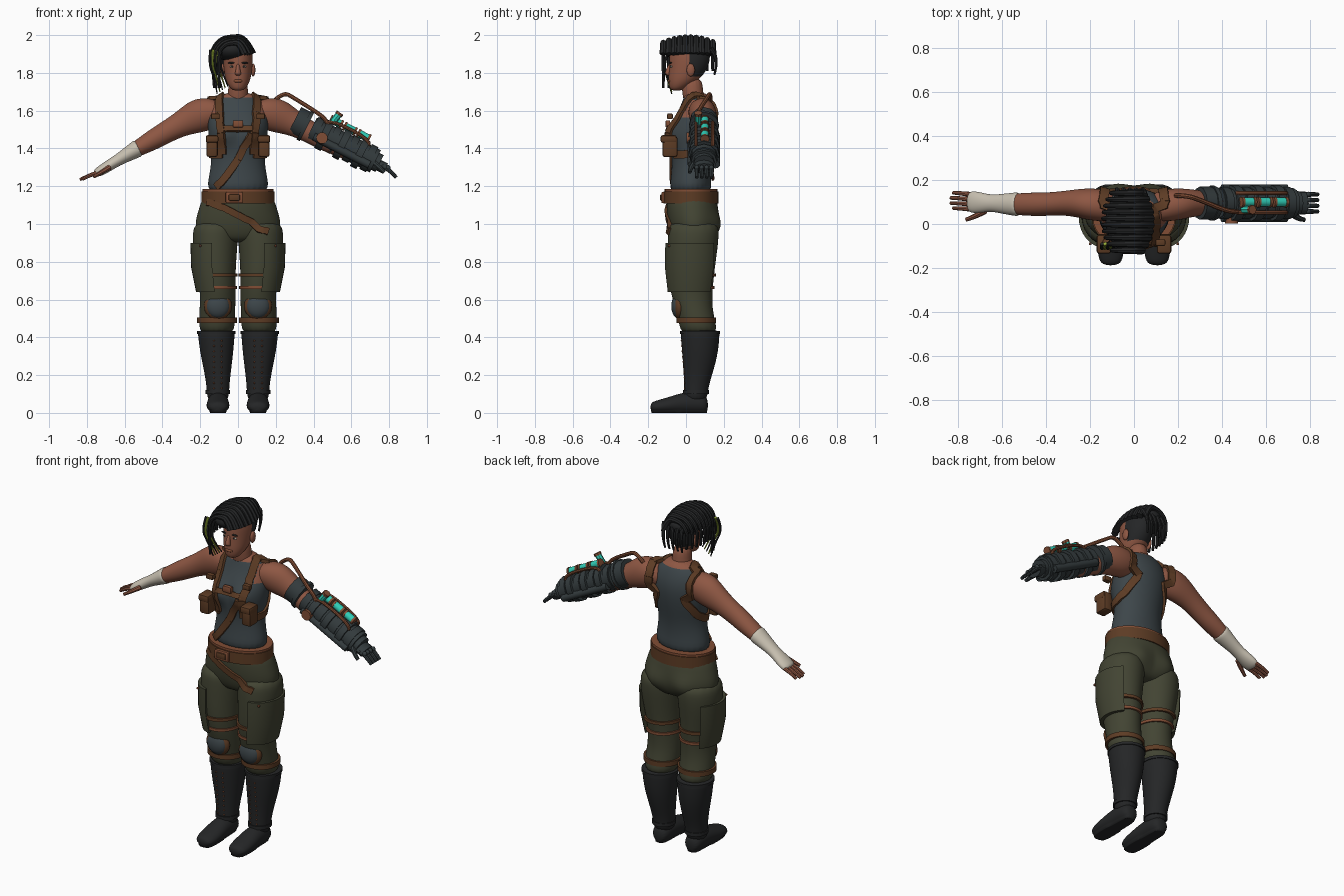
import bpy, bmesh, math
from mathutils import Vector
from mathutils.bvhtree import BVHTree

if "Cube" in bpy.data.objects:
    bpy.data.objects.remove(bpy.data.objects["Cube"])


def material(name, *rgb):
    m = bpy.data.materials.new(name)
    m.use_nodes = True
    m.diffuse_color = (*rgb, 1)
    m.node_tree.nodes["Principled BSDF"].inputs["Base Color"].default_value = (*rgb, 1)
    return m


skin = material("skin", .27, .095, .056)
cloth = material("slate cloth", .047, .061, .068)
olive = material("olive trousers", .055, .058, .033)
leather = material("brown leather", .11, .045, .018)
black = material("soft black", .018, .019, .02)
linen = material("pale linen", .58, .53, .44)
metal = material("dark metal", .033, .043, .046)
glow = material("cyan glass", .03, .62, .48)
copper = material("copper", .22, .075, .035)
lime = material("lime hair", .32, .43, .04)


def baked_mesh(obj):
    graph = bpy.context.evaluated_depsgraph_get()
    return bpy.data.meshes.new_from_object(obj.evaluated_get(graph))


def add_object(name, mesh, mat):
    obj = bpy.data.objects.new(name, mesh)
    bpy.context.scene.collection.objects.link(obj)
    mesh.materials.clear()
    mesh.materials.append(mat)
    return obj


def shade(mesh):
    for face in mesh.polygons:
        face.use_smooth = True
    mesh.set_sharp_from_angle(angle=math.radians(40))


def finish(name, bm, mat, subdivide=0, bevel=0):
    bmesh.ops.recalc_face_normals(bm, faces=bm.faces[:])
    mesh = bpy.data.meshes.new(name)
    bm.to_mesh(mesh)
    bm.free()
    obj = add_object(name, mesh, mat)
    if subdivide:
        obj.modifiers.new("subdivide", 'SUBSURF').levels = subdivide
    if bevel:
        mod = obj.modifiers.new("bevel", 'BEVEL')
        mod.width, mod.segments = bevel, 2
    if obj.modifiers:
        mesh = baked_mesh(obj)
        obj.modifiers.clear()
        obj.data = mesh
    shade(mesh)
    return obj


def loft(name, rings, mat, u=(1, 0, 0), v=(0, 1, 0), sides=16, subdivide=2, arc=None, side=1):
    """Skin elliptical rings given as (x, y, z, radius along u, radius along v)."""
    bm, loops = bmesh.new(), []
    start, end = arc or (0, 360)
    steps = sides - 1 if arc else sides
    for x, y, z, ru, rv in rings:
        loop = []
        for i in range(sides):
            a = math.radians(start + (end - start) * i / steps)
            p = Vector((x, y, z)) + Vector(u) * ru * math.cos(a) + Vector(v) * rv * math.sin(a)
            loop.append(bm.verts.new((p.x * side, p.y, p.z)))
        loops.append(loop)
    for low, high in zip(loops, loops[1:]):
        for i in range(sides):
            j = (i + 1) % sides
            bm.faces.new((low[i], low[j], high[j], high[i]))
    bm.faces.new(loops[0])
    bm.faces.new(loops[-1])
    return finish(name, bm, mat, subdivide)


def band(name, x, y, z, rx, ry, height, mat, side=1):
    rings = [(x, y, z - height / 2, rx, ry), (x, y, z + height / 2, rx, ry)]
    return loft(name, rings, mat, sides=32, subdivide=0, side=side)


def ball(name, place, size, mat, segments=20):
    bm = bmesh.new()
    bmesh.ops.create_uvsphere(bm, u_segments=segments, v_segments=segments // 2, radius=1)
    for vert in bm.verts:
        vert.co = Vector(place) + vert.co * Vector(size)
    return finish(name, bm, mat)


def box(name, place, size, mat, bevel=.006):
    bm = bmesh.new()
    bmesh.ops.create_cube(bm, size=1)
    for vert in bm.verts:
        vert.co = Vector(place) + vert.co * Vector(size)
    return finish(name, bm, mat, bevel=bevel)


def tube(name, points, radius, mat, tip=1, side=1):
    """Round tube along a soft path, narrowing towards its tip."""
    curve = bpy.data.curves.new(name, 'CURVE')
    curve.dimensions = '3D'
    curve.bevel_depth, curve.bevel_resolution, curve.use_fill_caps = radius, 2, True
    line = curve.splines.new('NURBS')
    line.points.add(len(points) - 1)
    for i, (x, y, z) in enumerate(points):
        line.points[i].co = (x * side, y, z, 1)
        line.points[i].radius = 1 + (tip - 1) * i / (len(points) - 1)
    line.order_u, line.use_endpoint_u, line.resolution_u = min(3, len(points)), True, 6
    path = bpy.data.objects.new(name, curve)
    bpy.context.scene.collection.objects.link(path)
    mesh = baked_mesh(path)
    bpy.data.objects.remove(path)
    shade(mesh)
    return add_object(name, mesh, mat)


def paint(obj, mat, rule):
    obj.data.materials.append(mat)
    for face in obj.data.polygons:
        if rule(face.center):
            face.material_index = len(obj.data.materials) - 1


def push(obj, x, z, radius, depth):
    """Swell the front or back of a form around two mirrored points."""
    for vert in obj.data.vertices:
        if (vert.co.y - .04) * depth > 0:
            gap = (abs(vert.co.x) - x) ** 2 + (vert.co.z - z) ** 2
            vert.co.y += depth * math.exp(-gap / radius ** 2)


def surface(*objects):
    verts, faces = [], []
    for obj in objects:
        base = len(verts)
        verts += [v.co.copy() for v in obj.data.vertices]
        faces += [[base + i for i in f.vertices] for f in obj.data.polygons]
    return BVHTree.FromPolygons(verts, faces)


def strap(name, points, width, tree, mat=leather, side=1):
    """Flat strap laid on a surface along waypoints."""
    points = [Vector((x * side, y, z)) for x, y, z in points]
    spots = [tree.find_nearest(a.lerp(b, i / 8))[:2]
             for a, b in zip(points, points[1:]) for i in range(9)]
    bm, loops = bmesh.new(), []
    for i, (spot, normal) in enumerate(spots):
        along = spots[min(i + 2, len(spots) - 1)][0] - spots[max(i - 2, 0)][0]
        across = along.cross(normal).normalized() * width / 2
        loops.append([bm.verts.new(spot + across * a + normal * lift)
                      for a, lift in ((-1, -.01), (1, -.01), (1, .012), (-1, .012))])
    for low, high in zip(loops, loops[1:]):
        for i in range(4):
            bm.faces.new((low[i], low[i - 1], high[i - 1], high[i]))
    bm.faces.new(loops[0])
    bm.faces.new(loops[-1])
    return finish(name, bm, mat)


# Torso and pelvis
torso = loft("tank_top", [
    (0, .025, 1.15, .17, .12), (0, .025, 1.24, .158, .105), (0, .03, 1.34, .138, .103),
    (0, .035, 1.43, .152, .118), (0, .045, 1.53, .165, .122), (0, .06, 1.6, .155, .1),
    (0, .06, 1.66, .125, .075), (0, .05, 1.7, .06, .055)], cloth, sides=24)
push(torso, .075, 1.48, .06, -.032)
paint(torso, skin, lambda c: c.z > 1.665 or (abs(c.x) > .115 and c.z > 1.57))
pelvis = loft("trouser_seat", [
    (0, .027, 1.18, .178, .13), (0, .032, 1.09, .205, .138), (0, .042, 1, .235, .138),
    (0, .04, .93, .21, .115), (0, .04, .9, .12, .08)], olive, sides=24)
push(pelvis, .1, .99, .07, .022)
band("belt", 0, .027, 1.14, .192, .145, .065, leather)
band("belt_trim", 0, .027, 1.175, .187, .14, .02, copper)
box("belt_buckle", (-.02, -.12, 1.14), (.09, .02, .06), copper)
box("belt_buckle_plate", (-.02, -.127, 1.14), (.06, .02, .035), leather)

# Neck and head
loft("neck", [(0, .05, 1.62, .07, .06), (0, .035, 1.69, .052, .055),
              (0, .03, 1.78, .052, .06)], skin)
head = loft("head", [
    (0, -.052, 1.705, .026, .026), (0, -.038, 1.725, .048, .052), (0, -.015, 1.76, .066, .08),
    (0, .005, 1.8, .074, .098), (0, .018, 1.85, .08, .108), (0, .02, 1.9, .08, .112),
    (0, .02, 1.95, .068, .095), (0, .02, 1.98, .035, .05)], skin)
paint(head, black, lambda c: c.z > 1.905 or (c.y > .02 and c.z > 1.785))
loft("nose", [(0, -.082, 1.85, .009, .01), (0, -.094, 1.815, .012, .014),
              (0, -.098, 1.795, .019, .017), (0, -.088, 1.785, .012, .01)], skin, sides=10)
ball("lips", (0, -.087, 1.757), (.025, .01, .009), copper)
for s in (-1, 1):
    ball("ear", (.08 * s, .025, 1.815), (.012, .022, .034), skin)
    ball("eye", (.031 * s, -.077, 1.833), (.014, .007, .006), linen, 12)
    ball("pupil", (.031 * s, -.082, 1.833), (.006, .004, .006), black, 8)
    ball("eyebrow", (.034 * s, -.081, 1.853), (.02, .006, .005), black, 12)

# Swept hair with hanging locks
ball("hair_mass", (-.03, .015, 1.925), (.1, .14, .066), black)
for i in range(10):
    y = -.12 + .029 * i
    w = .112 * math.sqrt(1 - ((y - .013) / .17) ** 2)
    top = 2 - 1.6 * (y - .015) ** 2
    fall = 1.72 if i < 3 else 1.81
    tube("hair_lock", [(w - .035, y, 1.9), (w * .6 - .03, y, top - .012), (-.03, y, top - .01),
                       (-.6 * w - .03, y, top - .02), (-w - .04, y, 1.9),
                       (-.035 - w * .9, y, fall)], .02, black, .35)
for i in range(5):
    x = -.135 + .014 * i
    tube("fringe_strand", [(x - .01, -.09, 1.92), (x - .02, -.12, 1.85),
                           (x + .01, -.1, 1.77), (x + .025, -.075, 1.69 + .01 * i)],
         .008, lime if i % 2 else black, .4)
    tube("nape_lock", [(-.07 + .03 * i, .13, 1.93), (-.08 + .03 * i, .175, 1.88),
                       (-.08 + .028 * i, .15, 1.79)], .014, black, .4)

# Arms
slope = math.radians(27)
axis = Vector((math.cos(slope), 0, -math.sin(slope)))
normal = Vector((math.sin(slope), 0, math.cos(slope)))
arms = [loft("arm", [
    (.07, .075, 1.6, .065, .06), (.14, .085, 1.595, .085, .075), (.2, .09, 1.575, .095, .075),
    (.26, .095, 1.55, .08, .065), (.32, .095, 1.52, .064, .056), (.4, .09, 1.475, .058, .054),
    (.46, .09, 1.44, .054, .055), (.54, .09, 1.395, .042, .05), (.6, .092, 1.36, .032, .042)],
    skin, u=normal, side=s) for s in (-1, 1)]

# Wrapped right hand
loft("wrist_wrap", [
    (.52, .09, 1.407, .048, .056), (.54, .09, 1.395, .047, .055), (.6, .092, 1.36, .036, .046),
    (.65, .095, 1.33, .03, .038), (.69, .097, 1.305, .03, .046), (.73, .1, 1.28, .027, .052),
    (.76, .1, 1.265, .02, .045)], linen, u=normal, side=-1)
for i in range(4):
    y = .068 + .022 * i
    reach = .825 + .012 * (i in (1, 2))
    tube("finger", [(.74, y, 1.272), (.79, y * 1.05, 1.258), (reach, y * 1.06, 1.235)],
         .012, skin, .65, side=-1)
tube("thumb", [(.68, .06, 1.3), (.72, .035, 1.275), (.765, .02, 1.25)], .015, skin, .6, side=-1)

# Mechanical left arm
centre = Vector((.54, .095, 1.427))


def on_arm(t, y=0, n=0):
    return tuple(centre + axis * t + normal * n + Vector((0, y, 0)))


def shell(name, start, end, ru, rv, mat=metal, y=0, n=0, sides=12):
    rings = [(*on_arm(start, y, n), ru, rv), (*on_arm(end, y, n), ru, rv)]
    return loft(name, rings, mat, u=normal, sides=sides, subdivide=0)


shell("arm_cuff", -.27, -.2, .078, .075)
shell("arm_cuff_rim", -.215, -.195, .086, .08)
shell("forearm_core", -.17, .21, .066, .068)
for i in range(7):
    grow = .009 * (i % 2)
    shell("forearm_rib", -.165 + .053 * i, -.127 + .053 * i, .074 + grow, .073 + grow)
for y in (-.06, .06):
    shell("side_piston", -.14, .19, .022, .026, y=y, n=-.03)
shell("wrist_joint", .2, .235, .05, .055)
shell("mechanical_palm", .23, .275, .03, .052, n=-.01)
for i in range(4):
    y = -.038 + .026 * i
    tube("mechanical_finger", [on_arm(.25, y, -.005), on_arm(.3, y, -.005),
                               on_arm(.348, y, -.026)], .013, metal, .7)
    ball("knuckle", on_arm(.285, y, 0), (.015, .013, .015), metal, 10)
tube("mechanical_thumb", [on_arm(.21, -.05, -.01), on_arm(.25, -.075, -.02),
                          on_arm(.28, -.075, -.03)], .015, metal, .7)

# Glowing cells and copper piping
for t in (-.07, .012, .094):
    shell("glass_cell", t - .028, t + .028, .021, .021, glow, .005, .092)
    for end in (-.03, .03):
        shell("cell_cap", t + end - .006, t + end + .006, .024, .024, copper, .005, .092)
tube("upright_cell", [on_arm(-.085, -.03, .08), on_arm(-.075, -.03, .135)], .018, glow)
tube("upright_cell_cap", [on_arm(-.075, -.03, .13), on_arm(-.073, -.03, .145)], .021, copper)
for y in (-.042, .046):
    tube("copper_rail", [on_arm(-.11, y, .06), on_arm(-.11, y, .09), on_arm(.14, y, .09),
                         on_arm(.14, y, .06)], .009, copper)
tube("shoulder_pipe", [(.19, .13, 1.65), (.24, .13, 1.7), (.3, .11, 1.665),
                       (.42, .06, 1.59), (.47, .055, 1.55), (.49, .055, 1.5)], .011, copper)
loft("elbow_disc", [(.445, .002, 1.455, .03, .03), (.445, .05, 1.455, .03, .03)],
     copper, v=(0, 0, 1), subdivide=0)

# Legs, boots and their gear
legs = []
for s in (-1, 1):
    leg = loft("trouser_leg", [
        (.118, .04, 1.02, .11, .13), (.12, .04, .95, .124, .138), (.122, .035, .87, .12, .135),
        (.115, .027, .75, .104, .126), (.107, .028, .65, .096, .115), (.108, .04, .56, .096, .1),
        (.112, .06, .48, .098, .098), (.112, .07, .41, .09, .1)], olive, side=s)
    legs.append(leg)
    loft("thigh_pocket", [(.128, .032, .9, .124, .142), (.126, .03, .77, .122, .142),
                          (.114, .028, .64, .108, .125)], olive,
         sides=14, subdivide=0, arc=(-85, 55), side=s)
    box("pocket_stud", (.2 * s, -.09, .885), (.012, .012, .012), copper, .003)
    band("thigh_strap", .115, .027, .73, .113, .132, .018, leather, s)
    band("lower_thigh_strap", .11, .03, .665, .104, .122, .016, copper, s)
    band("knee_strap", .111, .055, .49, .107, .105, .028, leather, s)
    ball("knee_pad_trim", (.106 * s, -.035, .565), (.074, .034, .072), leather)
    ball("knee_pad", (.106 * s, -.042, .565), (.064, .036, .064), cloth)
    boot = loft("boot_shaft", [
        (.115, .075, .44, .1, .105), (.115, .075, .42, .1, .105), (.113, .075, .32, .09, .098),
        (.108, .066, .22, .072, .08), (.106, .053, .13, .06, .064),
        (.106, .05, .05, .058, .062)], black, side=s)
    band("boot_cuff", .115, .075, .425, .101, .106, .016, black, s)
    band("ankle_cuff", .107, .053, .11, .064, .068, .02, black, s)
    foot = loft("boot_foot", [
        (.106, .118, .04, .035, .04), (.106, .08, .05, .055, .055), (.106, 0, .055, .056, .06),
        (.106, -.08, .042, .063, .046), (.106, -.15, .033, .06, .035),
        (.106, -.19, .03, .04, .025)], black, v=(0, 0, 1), side=s)
    for vert in foot.data.vertices:
        vert.co.z = 0 if vert.co.z < .012 else vert.co.z
    boot_tree = surface(boot)
    for i in range(10):
        for dx in (-.02, .02):
            start = Vector(((.107 + dx) * s, -.3, .13 + .028 * i))
            eyelet = boot_tree.ray_cast(start, Vector((0, 1, 0)))[0]
            ball("boot_eyelet", eyelet, (.005, .005, .005), copper, 8)

# Harness straps and pouches
body = surface(torso, *arms)
hips = surface(pelvis, *legs)
for s in (-1, 1):
    strap("shoulder_strap", [
        (.115, -.13, 1.36), (.125, -.15, 1.48), (.125, -.08, 1.62), (.125, .03, 1.73),
        (.13, .12, 1.72), (.125, .2, 1.6), (.12, .22, 1.5), (.19, .13, 1.4),
        (.2, .03, 1.37), (.12, -.13, 1.36)], .042, body, side=s)
    box("chest_pouch", (.137 * s, -.085, 1.41), (.06, .08, .11), leather, .012)
    box("pouch_flap", (.137 * s, -.092, 1.45), (.066, .084, .04), leather, .01)
    box("strap_buckle", (.12 * s, -.085, 1.57), (.045, .03, .03), leather)
strap("chest_strap", [(-.12, -.16, 1.53), (0, -.17, 1.53), (.12, -.16, 1.53)], .03, body)
box("chest_buckle", (0, -.096, 1.53), (.055, .025, .038), copper)
strap("diagonal_strap", [(.1, -.17, 1.47), (0, -.16, 1.34), (-.16, -.13, 1.19)], .04, body)
strap("hip_strap", [(-.2, -.09, 1.13), (-.08, -.16, 1.08), (.06, -.18, 1.01),
                    (.18, -.14, .965)], .036, hips)
